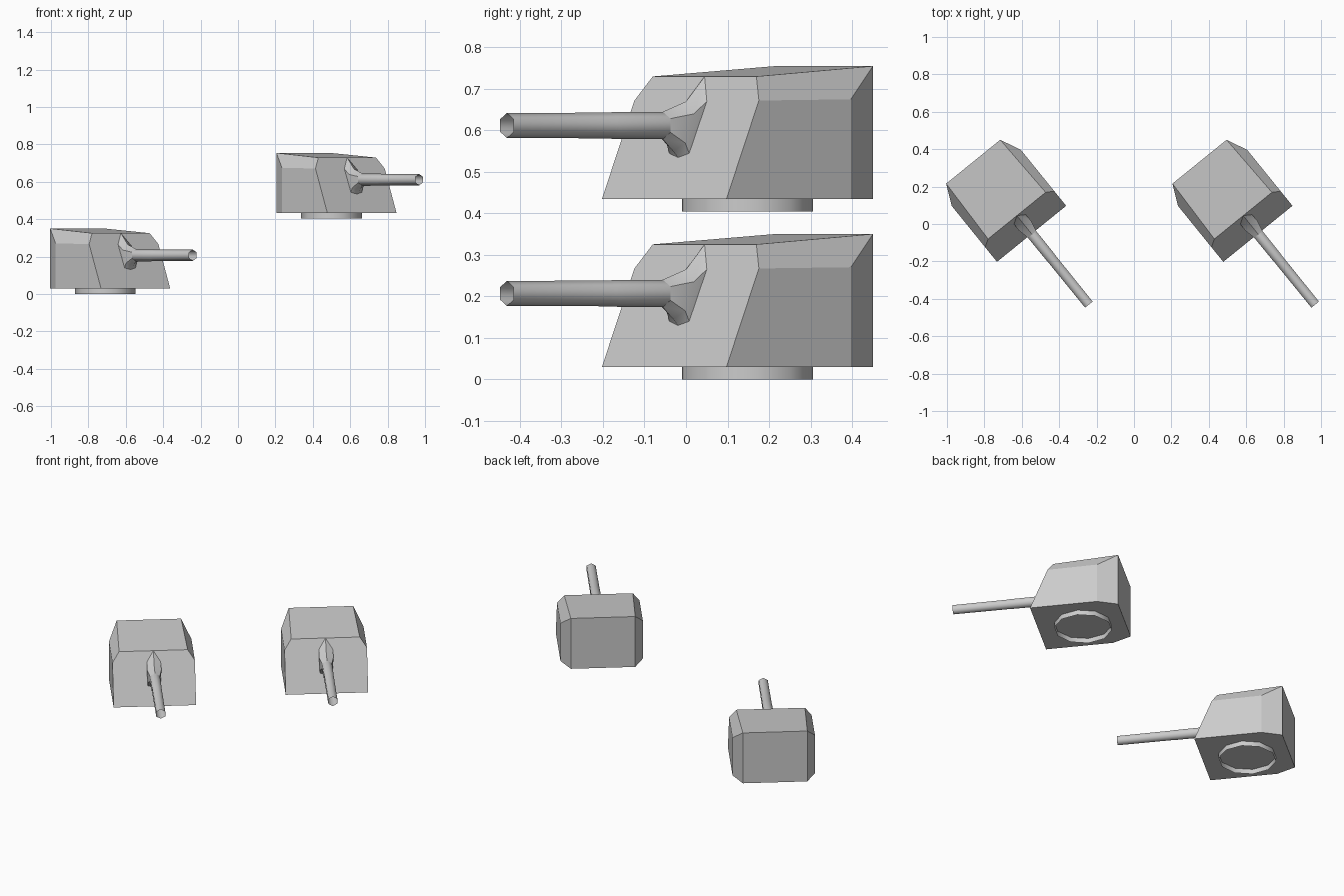
import bpy, bmesh, math
from mathutils import Matrix

if "Cube" in bpy.data.objects:
    bpy.data.objects.remove(bpy.data.objects["Cube"])

TURN = math.radians(39)          # both turrets face the front right
PLACES = [(-0.71, 0.148, 0.0), (0.5, 0.148, 0.404)]


def make(name, loops, place, cap_first=False, cap_last=False, smooth=None):
    """Skin matching closed loops of points; local -y is the gun direction."""
    bm = bmesh.new()
    rings = [[bm.verts.new(p) for p in loop] for loop in loops]
    n = len(rings[0])
    for a, b in zip(rings, rings[1:]):
        for i in range(n):
            j = (i + 1) % n
            bm.faces.new((a[i], a[j], b[j], b[i]))
    if cap_first:
        bm.faces.new(rings[0][::-1])
    if cap_last:
        bm.faces.new(rings[-1])
    bmesh.ops.recalc_face_normals(bm, faces=bm.faces)
    mesh = bpy.data.meshes.new(name)
    bm.to_mesh(mesh)
    bm.free()
    ob = bpy.data.objects.new(name, mesh)
    bpy.context.collection.objects.link(ob)
    ob.matrix_world = Matrix.Translation(place) @ Matrix.Rotation(TURN, 4, 'Z')
    if smooth:
        bpy.ops.object.select_all(action='DESELECT')
        ob.select_set(True)
        bpy.context.view_layer.objects.active = ob
        bpy.ops.object.shade_smooth_by_angle(angle=math.radians(smooth))
    return ob


def mirrored(half):
    """Close a right-hand outline (front to back) with its left copy."""
    return half + [(-x, y, z) for x, y, z in reversed(half)]


def hexagon(y, r, z=0.207):
    """Gun cross-section with a corner at the top."""
    return [(r * math.sin(i * math.pi / 3), y, z + r * math.cos(i * math.pi / 3))
            for i in range(6)]


def face_y(z):
    """Depth of the sloping front plate at height z."""
    return -0.258 + 0.424 * (z - 0.03)


def shield_loop(points):
    """Six points from top, right side, bottom, mirrored to the left."""
    return points + [(-x, y, z) for x, y, z in points[2:0:-1]]


for label, place in zip(("lower", "upper"), PLACES):
    # Armoured housing: base outline, shoulder, roof
    base = mirrored([(0.238, -0.258, 0.03), (0.238, 0.127, 0.03), (0.186, 0.238, 0.03)])
    shoulder = mirrored([(0.238, face_y(0.267), 0.267), (0.238, 0.127, 0.27), (0.186, 0.238, 0.35)])
    housing = make(label + "_turret_housing", [base, shoulder], place, cap_first=True)
    bm = bmesh.new()
    bm.from_mesh(housing.data)
    bm.verts.ensure_lookup_table()
    s = bm.verts[6:12]
    right = bm.verts.new((0.198, face_y(0.325), 0.325))
    left = bm.verts.new((-0.198, face_y(0.325), 0.325))
    for f in ((s[0], s[1], s[2], right), (s[5], left, s[3], s[4]),
              (right, s[2], s[3], left), (s[0], right, left, s[5])):
        bm.faces.new(f)
    bmesh.ops.recalc_face_normals(bm, faces=bm.faces)
    bmesh.ops.dissolve_limit(bm, angle_limit=0.02, verts=bm.verts, edges=bm.edges)
    bm.to_mesh(housing.data)
    bm.free()

    # Open bearing ring underneath
    ring = [[(0.163 * math.cos(i * math.pi / 5), 0.163 * math.sin(i * math.pi / 5), z)
             for i in range(10)] for z in (0, 0.03)]
    make(label + "_turret_ring", ring, place, smooth=40)

    # Flared gun shield on the front plate
    back = shield_loop([(0, face_y(0.325), 0.325), (0.04, face_y(0.265), 0.265),
                        (0.038, face_y(0.14), 0.14), (0, face_y(0.13), 0.13)])
    middle = shield_loop([(0, -0.19, 0.265), (0.042, -0.2, 0.235),
                          (0.036, -0.222, 0.165), (0, -0.23, 0.145)])
    make(label + "_gun_shield", [back, middle, hexagon(-0.262, 0.033)], place, smooth=40)

    # Stepped hexagonal barrel with open muzzle
    make(label + "_gun_barrel", [hexagon(-0.24, 0.033), hexagon(-0.42, 0.032),
                                 hexagon(-0.425, 0.031), hexagon(-0.745, 0.030)],
         place, smooth=65)
